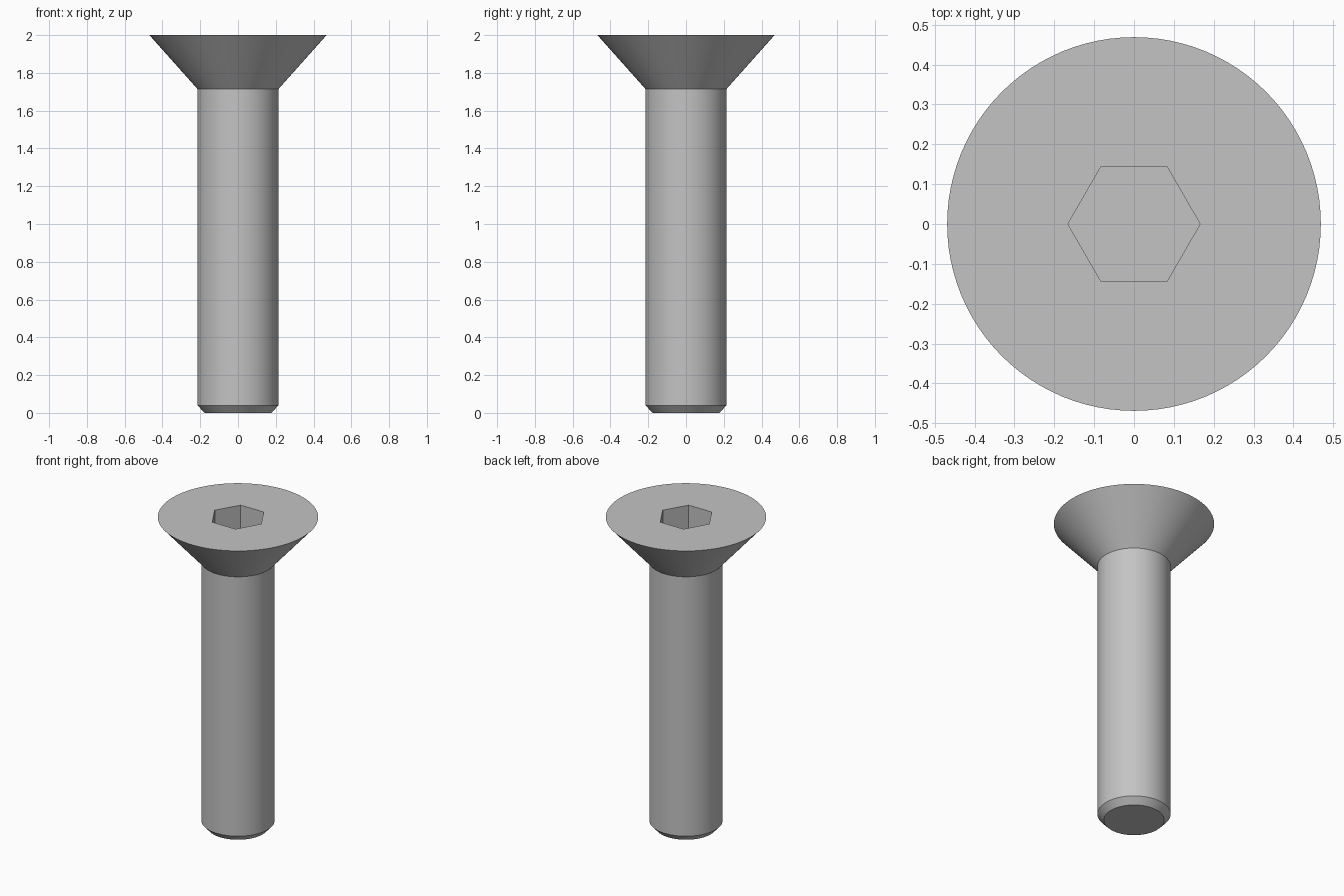
import bpy
import bmesh
from math import cos, sin, pi

cube = bpy.data.objects.get("Cube")
if cube:
    bpy.data.objects.remove(cube)

SEGMENTS = 96  # divisible by six, so hexagon corners fall on vertices

steel = bpy.data.materials.new("grey steel")
steel.use_nodes = True
grey = (0.55, 0.55, 0.55, 1)
steel.diffuse_color = grey
steel.node_tree.nodes["Principled BSDF"].inputs["Base Color"].default_value = grey


def ring(bm, radius, z, hexagon=False):
    """Circle, or a hexagon with the given corner radius."""
    verts = []
    for i in range(SEGMENTS):
        a = 2 * pi * i / SEGMENTS
        r = radius
        if hexagon:
            r *= cos(pi / 6) / cos(a % (pi / 3) - pi / 6)
        verts.append(bm.verts.new((r * cos(a), r * sin(a), z)))
    return verts


bm = bmesh.new()
rings = [
    ring(bm, 0.177, 0),              # tip
    ring(bm, 0.214, 0.04),           # end chamfer
    ring(bm, 0.214, 1.714),          # shank
    ring(bm, 0.469, 2),              # countersunk head rim
    ring(bm, 0.166, 2, True),        # socket mouth
    ring(bm, 0.166, 1.83, True),     # socket floor
]
for low, high in zip(rings, rings[1:]):
    for i in range(SEGMENTS):
        j = (i + 1) % SEGMENTS
        bm.faces.new((low[i], low[j], high[j], high[i]))

# Close the tip and the socket floor
bm.faces.new(reversed(rings[0]))
bm.faces.new(rings[-1])

mesh = bpy.data.meshes.new("countersunk_screw")
bm.to_mesh(mesh)
bm.free()
mesh.materials.append(steel)
screw = bpy.data.objects.new("countersunk_screw", mesh)
bpy.context.collection.objects.link(screw)

# Smooth round sides, crisp edges
bpy.ops.object.select_all(action="DESELECT")
screw.select_set(True)
bpy.context.view_layer.objects.active = screw
bpy.ops.object.shade_smooth_by_angle(angle=pi / 6)
